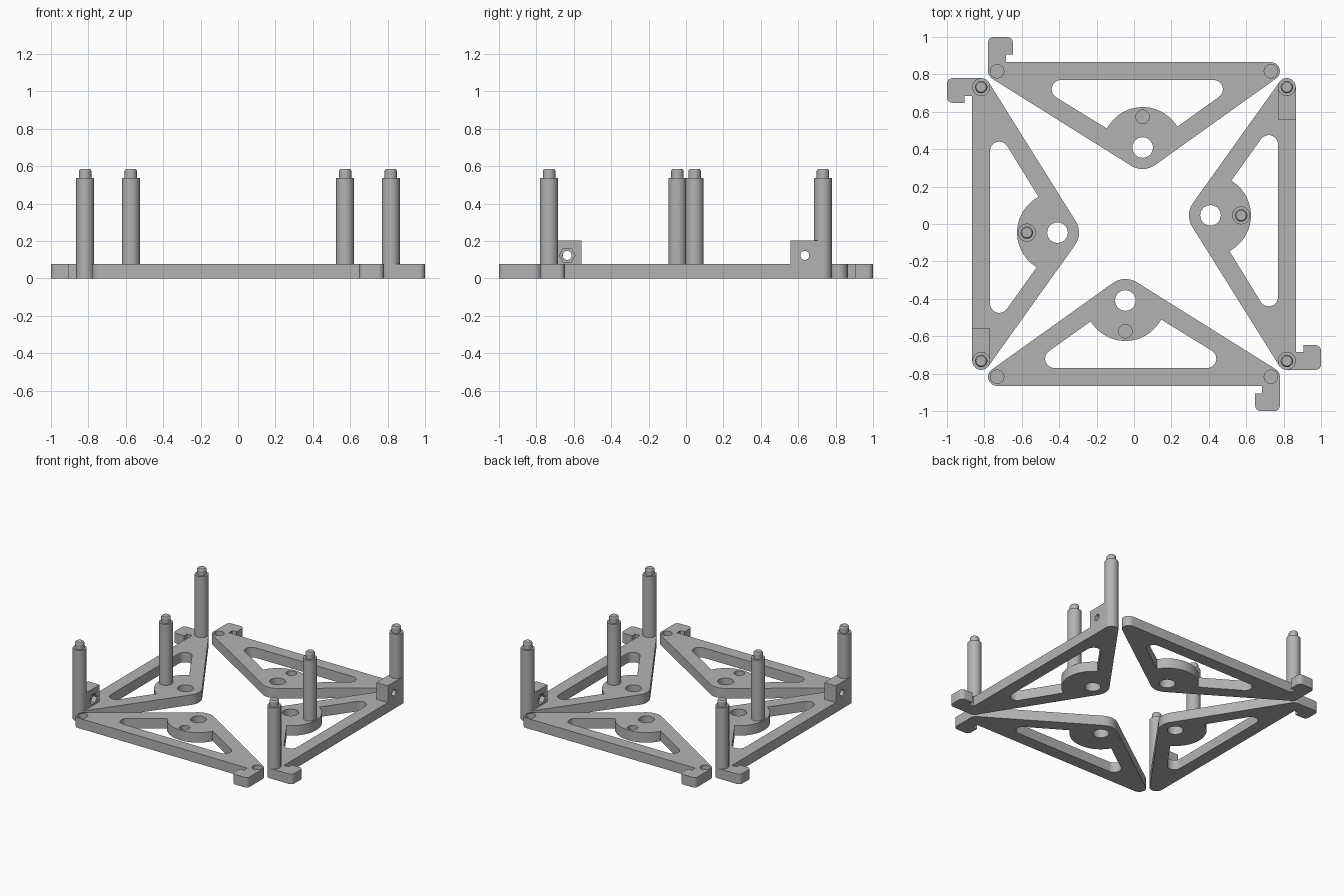
import bpy, bmesh
from math import acos, atan2, cos, sin, hypot, pi, radians
from mathutils import Matrix

if "Cube" in bpy.data.objects:
    bpy.data.objects.remove(bpy.data.objects["Cube"])

mat = bpy.data.materials.new("light_grey")
mat.use_nodes = True
GREY = (0.45, 0.45, 0.45, 1)
mat.diffuse_color = GREY
mat.node_tree.nodes["Principled BSDF"].inputs["Base Color"].default_value = GREY

THICK = 0.076
CORNER = 0.048
LEFT, RIGHT, APEX = (-0.732, 0.817), (0.732, 0.817), (0.046, 0.409)
MID = (0.046, 0.573)


def arc(c, r, a0, a1, n=16):
    return [(c[0] + r * cos(a0 + (a1 - a0) * i / n),
             c[1] + r * sin(a0 + (a1 - a0) * i / n)) for i in range(n + 1)]


def circle(c, r, n=40):
    return arc(c, r, 0, 2 * pi, n)[:-1]


def tangent(c1, r1, c2, r2):
    """Angle of the outward normal of the tangent running from circle 1 to 2."""
    dx, dy = c2[0] - c1[0], c2[1] - c1[1]
    return atan2(dy, dx) - acos((r1 - r2) / hypot(dx, dy))


def make_object(name, bm):
    bmesh.ops.recalc_face_normals(bm, faces=bm.faces[:])
    me = bpy.data.meshes.new(name)
    bm.to_mesh(me)
    bm.free()
    me.materials.append(mat)
    ob = bpy.data.objects.new(name, me)
    bpy.context.collection.objects.link(ob)
    return ob


def slab(name, loops, z0, z1):
    """Extrude an outline (first loop) with holes (other loops)."""
    bm = bmesh.new()
    for pts in loops:
        vs = [bm.verts.new((x, y, z0)) for x, y in pts]
        for i, v in enumerate(vs):
            bm.edges.new((v, vs[i - 1]))
    bmesh.ops.triangle_fill(bm, use_beauty=True, edges=bm.edges[:])
    ext = bmesh.ops.extrude_face_region(bm, geom=bm.faces[:])["geom"]
    bmesh.ops.translate(bm, vec=(0, 0, z1 - z0),
                        verts=[g for g in ext if isinstance(g, bmesh.types.BMVert)])
    return make_object(name, bm)


def cut(ob, cutter):
    mod = ob.modifiers.new("cut", "BOOLEAN")
    mod.operation, mod.solver, mod.object = "DIFFERENCE", "EXACT", cutter
    bpy.context.view_layer.objects.active = ob
    bpy.ops.object.modifier_apply(modifier=mod.name)
    bpy.data.objects.remove(cutter)


def make_plate(name, sockets):
    # rounded triangle, with a stepped hook on the left corner
    ra = 0.115
    a_right = tangent(APEX, ra, RIGHT, CORNER)
    a_left = tangent(LEFT, CORNER, APEX, ra) % (2 * pi)
    outline = arc(APEX, ra, a_left, a_right + 2 * pi)
    outline += arc(RIGHT, CORNER, a_right, pi / 2)
    outline += [(-0.684, 0.865), (-0.684, 0.906), (-0.648, 0.906)]
    outline += arc((-0.678, 0.97), 0.03, 0, pi / 2, 8)
    outline += arc((-0.75, 0.97), 0.03, pi / 2, pi, 8)
    outline += arc(LEFT, CORNER, pi, a_left)
    # window bounded below by the round boss
    window = arc((0.425, 0.72), 0.05, radians(-54), pi / 2)
    window += arc((-0.39, 0.72), 0.05, pi / 2, radians(238.5))
    window += arc(APEX, 0.216, radians(152), radians(31), 32)
    plate = slab(name, [outline, window, circle(APEX, 0.055)], 0, THICK)
    if sockets:
        for c in (LEFT, RIGHT, MID):
            cut(plate, slab("socket_cutter", [circle(c, 0.036)], THICK - 0.045, THICK + 0.05))
    return plate


def make_post(name, c):
    bm = bmesh.new()
    profile = [(0, THICK), (CORNER, THICK), (CORNER, 0.538), (0.033, 0.538),
               (0.033, 0.576), (0.027, 0.585), (0, 0.585)]
    vs = [bm.verts.new((r, 0, z)) for r, z in profile]
    es = [bm.edges.new(p) for p in zip(vs, vs[1:])]
    bmesh.ops.spin(bm, geom=vs + es, cent=(0, 0, 0), axis=(0, 0, 1),
                   angle=2 * pi, steps=40)
    bmesh.ops.remove_doubles(bm, verts=bm.verts[:], dist=1e-5)
    bmesh.ops.translate(bm, vec=(*c, 0), verts=bm.verts[:])
    return make_object(name, bm)


def make_block(name):
    # bolt block with a through hole and a hexagonal nut recess on its inner face
    block = slab(name, [[(0.56, 0.769), (0.732, 0.769), (0.732, 0.865), (0.56, 0.865)]],
                 THICK, 0.203)
    for r, n, y0, y1 in ((0.024, 32, 0.7, 0.95), (0.042, 6, 0.7, 0.805)):
        cutter = slab("bolt_cutter", [circle((0, 0), r, n)], -y1, -y0)
        cutter.data.transform(Matrix.Translation((0.635, 0, 0.123))
                              @ Matrix.Rotation(pi / 2, 4, "X"))
        cut(block, cutter)
    return block


# four frames: back and front hold sockets, the two sides hold posts
turn = Matrix.Rotation(pi, 4, "Z")
swap = Matrix(((0, 1, 0, 0), (1, 0, 0, 0), (0, 0, 1, 0), (0, 0, 0, 1)))
sides = (("back", Matrix.Identity(4), False), ("front", turn, False),
         ("left", swap, True), ("right", turn @ swap, True))
for side, matrix, posts in sides:
    parts = [make_plate(side + "_plate", not posts)]
    if posts:
        parts.append(make_block(side + "_bolt_block"))
        for label, c in (("hook", LEFT), ("block", RIGHT), ("boss", MID)):
            parts.append(make_post(f"{side}_{label}_post", c))
    bpy.ops.object.select_all(action="DESELECT")
    for ob in parts:
        ob.data.transform(matrix)
        if matrix.determinant() < 0:
            ob.data.flip_normals()
        ob.select_set(True)
    bpy.context.view_layer.objects.active = parts[0]
    bpy.ops.object.shade_smooth_by_angle(angle=radians(30))
